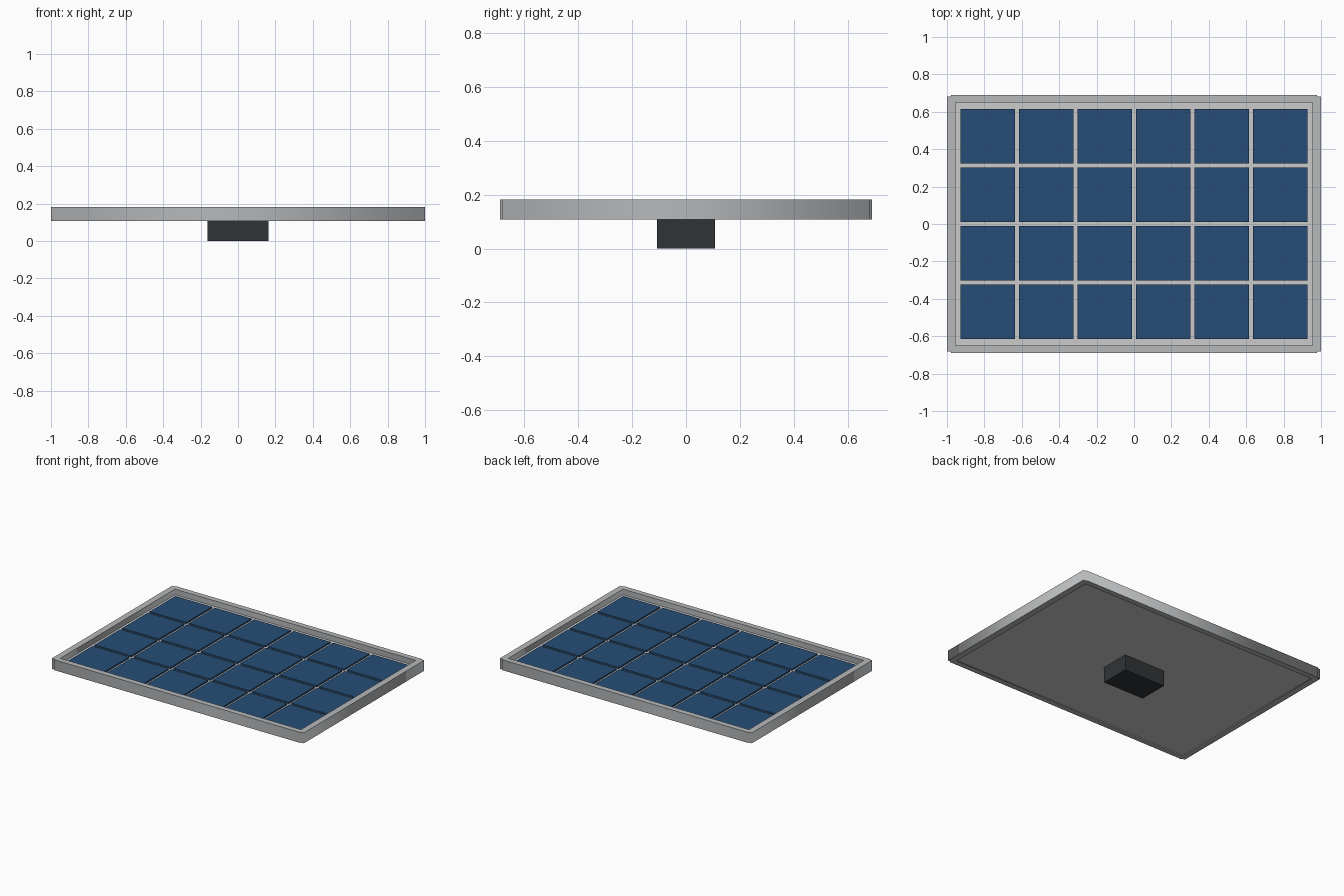
import bpy

default_cube = bpy.data.objects.get("Cube")
if default_cube:
    bpy.data.objects.remove(default_cube, do_unlink=True)


def make_material(name, rgb, roughness=0.5):
    mat = bpy.data.materials.new(name)
    mat.use_nodes = True
    color = (*rgb, 1.0)
    mat.diffuse_color = color
    shader = mat.node_tree.nodes["Principled BSDF"]
    shader.inputs["Base Color"].default_value = color
    shader.inputs["Roughness"].default_value = roughness
    return mat


def make_box(name, x, y, bottom, top, width, depth, mat):
    bpy.ops.mesh.primitive_cube_add(size=1, location=(x, y, (bottom + top) / 2))
    obj = bpy.context.object
    obj.name = name
    obj.scale = (width, depth, top - bottom)
    bpy.ops.object.transform_apply(location=False, rotation=False, scale=True)
    obj.data.materials.append(mat)
    return obj


def add_loop(curve, points):
    spline = curve.splines.new("POLY")
    spline.points.add(len(points) - 1)
    for point, (x, y) in zip(spline.points, points):
        point.co = (x, y, 0, 1)
    spline.use_cyclic_u = True


aluminium = make_material("aluminium", (0.47, 0.48, 0.49), 0.4)
backing = make_material("backing", (0.66, 0.66, 0.65))
silicon = make_material("silicon", (0.02, 0.075, 0.18), 0.3)
plastic = make_material("plastic", (0.03, 0.034, 0.038))

FRAME_BOTTOM, FRAME_TOP = 0.107, 0.182
HALF_X, HALF_Y = 1.0, 0.69
INNER_X, INNER_Y = 0.955, 0.65
NOTCH_X, NOTCH_Y = 0.978, 0.682

# Frame: notched outline with a rectangular opening
curve = bpy.data.curves.new("frame", "CURVE")
curve.dimensions = "2D"
curve.fill_mode = "BOTH"
curve.extrude = (FRAME_TOP - FRAME_BOTTOM) / 2
corner = [(HALF_X, NOTCH_Y), (NOTCH_X, NOTCH_Y), (NOTCH_X, HALF_Y)]
outline = []
for sx, sy in ((1, 1), (-1, 1), (-1, -1), (1, -1)):
    pts = [(sx * x, sy * y) for x, y in corner]
    outline += pts if sx * sy > 0 else pts[::-1]
add_loop(curve, outline)
add_loop(curve, [(INNER_X, INNER_Y), (-INNER_X, INNER_Y),
                 (-INNER_X, -INNER_Y), (INNER_X, -INNER_Y)])
frame = bpy.data.objects.new("frame", curve)
bpy.context.collection.objects.link(frame)
frame.location.z = (FRAME_BOTTOM + FRAME_TOP) / 2
curve.materials.append(aluminium)
bpy.ops.object.select_all(action="DESELECT")
frame.select_set(True)
bpy.context.view_layer.objects.active = frame
bpy.ops.object.convert(target="MESH")

# Backing sheet inside the frame
SHEET_TOP = 0.142
make_box("backing_sheet", 0, 0, 0.112, SHEET_TOP,
         2 * INNER_X, 2 * INNER_Y, backing)

# Grid of raised cells
COLUMNS, ROWS, PITCH, CELL = 6, 4, 0.3128, 0.291
for row in range(ROWS):
    for col in range(COLUMNS):
        make_box(f"cell_{row + 1}_{col + 1}",
                 (col - (COLUMNS - 1) / 2) * PITCH,
                 (row - (ROWS - 1) / 2) * PITCH,
                 SHEET_TOP - 0.002, SHEET_TOP + 0.011, CELL, CELL, silicon)

# Junction box under the panel
make_box("junction_box", 0, 0, 0, 0.115, 0.326, 0.214, plastic)
